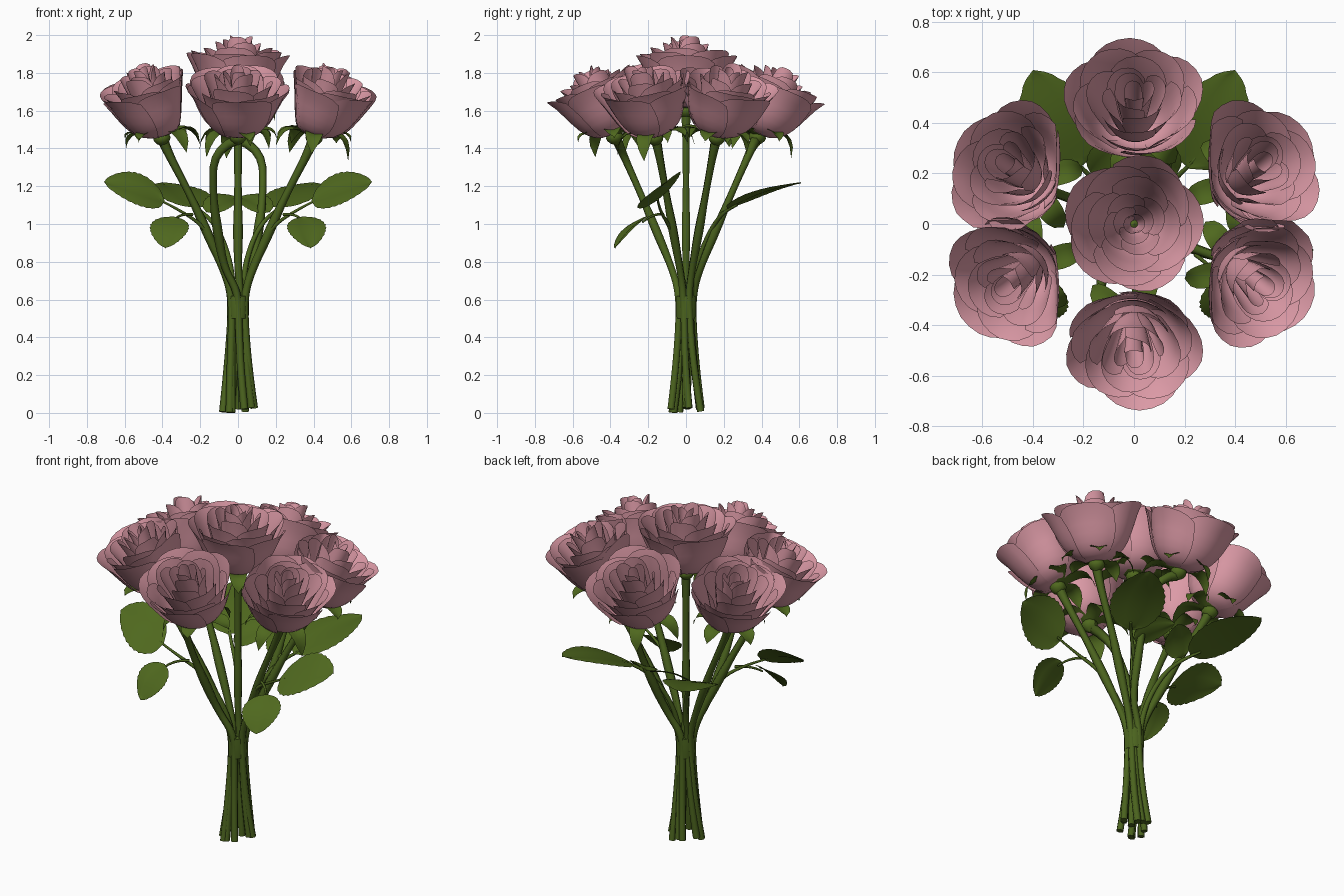
import bpy, math, random
from mathutils import Vector, Matrix

random.seed(4)
cube = bpy.data.objects.get("Cube")
if cube:
    bpy.data.objects.remove(cube)


def material(name, rgb):
    m = bpy.data.materials.new(name)
    m.use_nodes = True
    m.diffuse_color = (*rgb, 1)
    bsdf = m.node_tree.nodes["Principled BSDF"]
    bsdf.inputs["Base Color"].default_value = (*rgb, 1)
    bsdf.inputs["Roughness"].default_value = 0.8
    return m


PINK = material("petal pink", (0.72, 0.325, 0.385))
STEM = material("stem green", (0.07, 0.125, 0.013))
LEAF = material("leaf green", (0.078, 0.138, 0.013))


def add_mesh(name, verts, faces, mat):
    me = bpy.data.meshes.new(name)
    me.from_pydata(verts, [], faces)
    me.materials.append(mat)
    me.shade_smooth()
    ob = bpy.data.objects.new(name, me)
    bpy.context.collection.objects.link(ob)
    return ob


def add_grid(verts, faces, point, nu, nv):
    """Append a surface point(u, v), u in -1..1 and v in 0..1."""
    start = len(verts)
    for j in range(nv + 1):
        for i in range(nu + 1):
            verts.append(point(2 * i / nu - 1, j / nv))
    for j in range(nv):
        for i in range(nu):
            a = start + j * (nu + 1) + i
            faces.append((a, a + 1, a + nu + 2, a + nu + 1))


def tube(name, points, radii, mat):
    """Smooth round stem through the points, with varying thickness."""
    cu = bpy.data.curves.new(name, "CURVE")
    cu.dimensions = "3D"
    cu.bevel_depth = 1
    cu.bevel_resolution = 1
    cu.use_fill_caps = True
    cu.resolution_u = 4
    sp = cu.splines.new("NURBS")
    sp.points.add(len(points) - 1)
    for p, co, r in zip(sp.points, points, radii):
        p.co = (*co, 1)
        p.radius = r
    sp.order_u = 3
    sp.use_endpoint_u = True
    cu.materials.append(mat)
    ob = bpy.data.objects.new(name, cu)
    bpy.context.collection.objects.link(ob)
    bpy.ops.object.select_all(action="DESELECT")
    bpy.context.view_layer.objects.active = ob
    ob.select_set(True)
    bpy.ops.object.convert(target="MESH")
    ob = bpy.context.object
    for v in ob.data.vertices:
        v.co.z = max(v.co.z, 0)
    ob.data.shade_smooth()


# Petal layers: count, rim radius, rim height, half angle, lip roll
LAYERS = [
    (5, 0.27, 0.31, 0.85, 0.02),
    (5, 0.238, 0.335, 0.85, 0.035),
    (4, 0.18, 0.35, 0.95, 0.03),
    (4, 0.125, 0.365, 0.95, 0.02),
    (3, 0.08, 0.385, 1.25, 0.01),
    (2, 0.042, 0.375, 1.8, 0),
]


def press(value, limit):
    """Flatten petals that push past a neighbouring rose."""
    size = abs(value)
    return value if size >= limit else math.copysign(limit - 0.25 * (limit - size), value)


def rose_head(name, frame, oval, pressed):
    verts, faces = [], []
    for k, (count, rim, height, half, roll) in enumerate(LAYERS):
        for n in range(count):
            centre = math.tau * n / count + k * 0.65 + random.uniform(-0.1, 0.1)
            size = random.uniform(0.95, 1.03)
            lean = random.uniform(0.97, 1.03)

            def petal(u, v):
                t = v * (1 - 0.11 * abs(u) ** 3)
                ang = centre + u * half * (0.75 + 0.25 * math.sin(math.pi * min(t, 0.9)))
                cup = 0.8 * math.sin(t * math.pi / 2) ** 0.65 + 0.2 * t ** 5
                r = rim * lean * cup * (1 + 0.05 * u) * (1 + 0.03 * t ** 4 * (1 - 2 * abs(u)))
                h = height * size * t ** 1.75 - roll * t ** 8
                p = frame @ Vector((oval * r * math.cos(ang), r * math.sin(ang), h))
                if pressed:
                    p.x, p.y = press(p.x, 0.31), press(p.y, 0.015)
                return p

            add_grid(verts, faces, petal, 8, 8)
    add_mesh(name + "_petals", verts, faces, PINK)


def calyx(name, frame):
    # Spreading pointed sepals with curled tips around a round hip
    verts, faces = [], []
    for n in range(5):
        ang = math.tau * n / 5 + 0.3
        droop = random.uniform(0.02, 0.14)
        spin = frame @ Matrix.Rotation(ang, 4, "Z")

        def sepal(u, v):
            w = 0.06 * (1 - v) ** 0.7 * (0.5 + 1.6 * v)
            z = -0.01 + 0.045 * math.sin(v * 2.4) - droop * v ** 3 + 0.01 * abs(u)
            return spin @ Vector((0.025 + 0.23 * v - 0.05 * v ** 4, u * w, z))

        add_grid(verts, faces, sepal, 4, 7)

    def hip(u, v):
        r = 0.046 * math.sin(math.pi * v) ** 0.7
        return frame @ Vector((r * math.cos(u * math.pi), r * math.sin(u * math.pi), 0.03 - 0.09 * v))

    add_grid(verts, faces, hip, 10, 6)
    add_mesh(name + "_calyx", verts, faces, LEAF)


def lower_stem(azimuth, ring):
    """Points through the tie and out to the cut end of a stem."""
    pts = []
    twist = random.uniform(0.2, 0.8)
    cut = random.uniform(0, 0.03)
    for r, turn, z in ((1.1, 0, 0.64), (1, 0.2, 0.5), (1.6, 0.6, 0.22), (2.4, 1, cut)):
        a = azimuth + turn * twist
        pts.append(Vector((ring * r * math.cos(a), ring * r * math.sin(a), z)))
    return pts


# Roses: name, base, facing and outward tilt in degrees, sideways bow of the stem, oval
ROSES = [("centre", (0, 0, 1.615), 0, 0, 0, 1),
         ("front", (0, -0.38, 1.475), -90, 24, -0.13, 0.92),
         ("back", (0, 0.38, 1.475), 90, 24, 0.13, 0.92)]
for sx, side in ((1, "left"), (-1, "right")):
    for sy, end in ((-1, "front"), (1, "back")):
        facing = math.degrees(math.atan2(0.6 * sy, 0.8 * sx))
        ROSES.append((f"{end}_{side}", (0.405 * sx, 0.165 * sy, 1.47), facing, 22, 0, 0.9))

for name, base, facing, tilt, bow, oval in ROSES:
    base = Vector(base)
    azimuth = math.atan2(base.y, base.x)
    place = Matrix.Translation(base) @ Matrix.Rotation(math.radians(facing), 4, "Z")
    frame = place @ Matrix.Rotation(math.radians(tilt), 4, "Y")
    rose_head(name + "_rose", frame, oval, abs(base.x) > 0.1)
    calyx(name + "_rose", place @ Matrix.Rotation(math.radians(tilt * 0.4), 4, "Y"))
    axis = frame.to_3x3() @ Vector((0, 0, 1))
    side = Vector((bow, 0, 0))
    path = [base - axis * 0.03, base - axis * 0.08 + side]
    for f, z in ((0.62, 1.15), (0.42, 0.97), (0.2, 0.77)):
        path.append(Vector((base.x * f, base.y * f, z)) + side * math.sqrt(f) * 1.3)
    path += lower_stem(azimuth, 0.036 if tilt else 0.01)
    tube(name + "_stem", path, [0.03, 0.023, 0.018, 0.028, 0.019, 0.021, 0.02, 0.02, 0.021], STEM)


def leaf(name, base, tip, cross, width):
    """Serrated leaf, folded along the midrib and arched lengthwise."""
    base, tip = Vector(base), Vector(tip)
    along = tip - base
    cross = Vector(cross).normalized()
    normal = along.cross(cross).normalized()
    if normal.z < 0:
        normal.negate()
    verts, faces = [], []

    def blade(u, v):
        w = width / 2 * math.sin(math.pi * v ** 0.8) ** 0.65 if 0 < v < 1 else 0
        if abs(u) == 1 and round(v * 20) % 2:
            w *= 0.95
        lift = 0.02 * math.sin(math.pi * v) + 0.02 * abs(u) - 0.015 * u * u
        return base + along * v + cross * u * w + normal * lift

    add_grid(verts, faces, blade, 6, 20)
    add_mesh(name, verts, faces, LEAF)


# Leaf sprigs, mirrored left and right
for s, side in ((1, "left"), (-1, "right")):
    leaf(side + "_front_leaf", (0.39 * s, -0.15, 1.12), (0.71 * s, -0.1, 1.22),
         (0, 0.2, 0.15), 0.29)
    leaf(side + "_low_leaf", (0.34 * s, -0.21, 1.035), (0.385 * s, -0.375, 0.87),
         (s, 0.35, 0.1), 0.22)
    leaf(side + "_back_leaf", (0.22 * s, 0.22, 1.08), (0.4 * s, 0.61, 1.215),
         (s, -0.4, 0), 0.31)
    leaf(side + "_inner_leaf", (0.17 * s, 0.2, 1.06), (0.01 * s, 0.36, 1.14),
         (s, 1, 0.6), 0.17)
    tube(side + "_front_sprig",
         [(0.42 * s, -0.15, 1.13), (0.3 * s, -0.14, 1.07), (0.17 * s, -0.08, 0.98), (0.08 * s, -0.03, 0.8)]
         + lower_stem(math.pi / 2 - s * 1.9, 0.03),
         [0.006, 0.008, 0.012, 0.014, 0.016, 0.018, 0.018, 0.02], STEM)
    tube(side + "_low_petiole", [(0.24 * s, -0.12, 1.05), (0.31 * s, -0.17, 1.06), (0.35 * s, -0.23, 1.01)],
         [0.008, 0.007, 0.005], STEM)
    tube(side + "_back_sprig",
         [(0.25 * s, 0.27, 1.1), (0.19 * s, 0.2, 1.07), (0.1 * s, 0.13, 0.97), (0.04 * s, 0.06, 0.8)]
         + lower_stem(math.pi / 2 - s * 0.8, 0.03),
         [0.007, 0.009, 0.013, 0.015, 0.016, 0.018, 0.018, 0.02], STEM)

# Tie that gathers the stems
tube("stem_tie", [(0, 0, 0.5), (0, 0, 0.53), (0, 0, 0.58), (0, 0, 0.62)],
     [0.056, 0.058, 0.059, 0.058], STEM)
